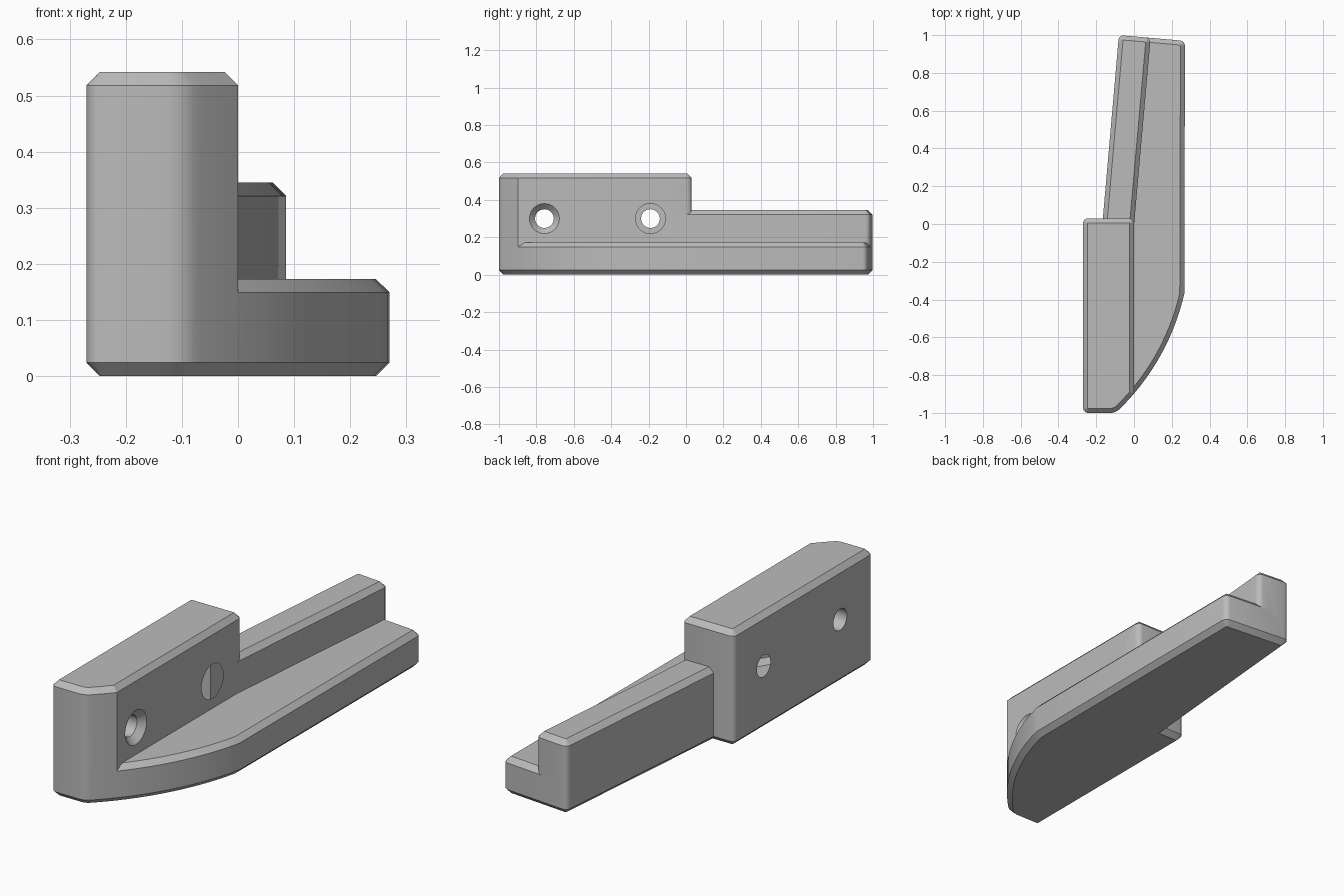
import bpy, bmesh, math

cube = bpy.data.objects.get("Cube")
if cube:
    bpy.data.objects.remove(cube, do_unlink=True)

CHAMFER = 0.024
ROUND = 0.026
SLOPE = math.tan(math.radians(5))

grey = bpy.data.materials.new("plain grey")
grey.use_nodes = True
grey.diffuse_color = (0.5, 0.5, 0.5, 1)
grey.node_tree.nodes["Principled BSDF"].inputs["Base Color"].default_value = (0.5, 0.5, 0.5, 1)


def finish(name, bm):
    bmesh.ops.recalc_face_normals(bm, faces=bm.faces)
    mesh = bpy.data.meshes.new(name)
    bm.to_mesh(mesh)
    bm.free()
    mesh.materials.append(grey)
    obj = bpy.data.objects.new(name, mesh)
    bpy.context.collection.objects.link(obj)
    return obj


def prism(name, outline, height):
    """Upright prism with rounded corners and chamfered top and bottom rims."""
    bm = bmesh.new()
    base = bm.faces.new([bm.verts.new((x, y, 0)) for x, y in outline])
    top = bmesh.ops.extrude_face_region(bm, geom=[base], use_keep_orig=True)["geom"]
    bmesh.ops.translate(bm, verts=[v for v in top if isinstance(v, bmesh.types.BMVert)],
                        vec=(0, 0, height))
    bmesh.ops.recalc_face_normals(bm, faces=bm.faces)

    def upright(e):
        return abs(e.verts[0].co.z - e.verts[1].co.z) > 0.01

    corners = [e for e in bm.edges if upright(e) and e.calc_face_angle(0) > 0.75]
    bmesh.ops.bevel(bm, geom=corners, offset=ROUND, segments=4, profile=0.5,
                    affect='EDGES', clamp_overlap=False)
    rims = [e for e in bm.edges if not upright(e)]
    bmesh.ops.bevel(bm, geom=rims, offset=CHAMFER, segments=1,
                    affect='EDGES', clamp_overlap=False)
    return finish(name, bm)


def arc(start, end, steps):
    points = []
    for i in range(steps + 1):
        a = math.radians(start + (end - start) * i / steps)
        points.append((-0.947 + 1.245 * math.cos(a), -0.09 + 1.245 * math.sin(a)))
    return points


def end_y(x):
    return 1 - (x + 0.08) * SLOPE


# Curved nose shared by the block and the base
split = -math.degrees(math.acos(0.947 / 1.245))
nose = arc(-47, split, 3)
sweep = arc(split, -13, 12)

# Tall mounting block
block = prism("bracket", [(-0.27, -1)] + nose + [(0, 0.03), (-0.27, 0.03)], 0.542)

# Low shelf with the curved front
shelf = prism("shelf", [(-0.2, -1)] + nose + sweep[1:] +
              [(0.27, end_y(0.27)), (0, end_y(0)), (-0.08, 0), (-0.2, -0.05)], 0.173)

# Slanted rail
start = -0.2
drop = (1 - start) * SLOPE
rail = prism("rail", [(-0.08 - drop, start), (0.088 - drop, start),
                      (0.088, end_y(0.088)), (-0.08, 1)], 0.345)


def screw_cutter(y):
    """Through hole with a countersink on the shelf side."""
    bm = bmesh.new()
    rings = []
    for r, x in [(0.05, -0.4), (0.05, -0.03), (0.08, 0), (0.08, 0.1)]:
        rings.append([bm.verts.new((x, y + r * math.cos(k * math.tau / 40),
                                    0.3 + r * math.sin(k * math.tau / 40)))
                      for k in range(40)])
    for a, b in zip(rings, rings[1:]):
        for k in range(40):
            n = (k + 1) % 40
            bm.faces.new((a[k], a[n], b[n], b[k]))
    bm.faces.new(rings[0])
    bm.faces.new(rings[-1])
    return finish("screw_cutter", bm)


# Join the parts and cut the holes
helpers = [(shelf, 'UNION'), (rail, 'UNION')]
helpers += [(screw_cutter(y), 'DIFFERENCE') for y in (-0.757, -0.19)]
bpy.ops.object.select_all(action='DESELECT')
bpy.context.view_layer.objects.active = block
block.select_set(True)
for helper, operation in helpers:
    helper.hide_render = True
    mod = block.modifiers.new(operation.lower(), 'BOOLEAN')
    mod.operation = operation
    mod.solver = 'EXACT'
    mod.object = helper
    bpy.ops.object.modifier_apply(modifier=mod.name)
    bpy.data.objects.remove(helper, do_unlink=True)

bpy.ops.object.shade_smooth_by_angle(angle=math.radians(25))
